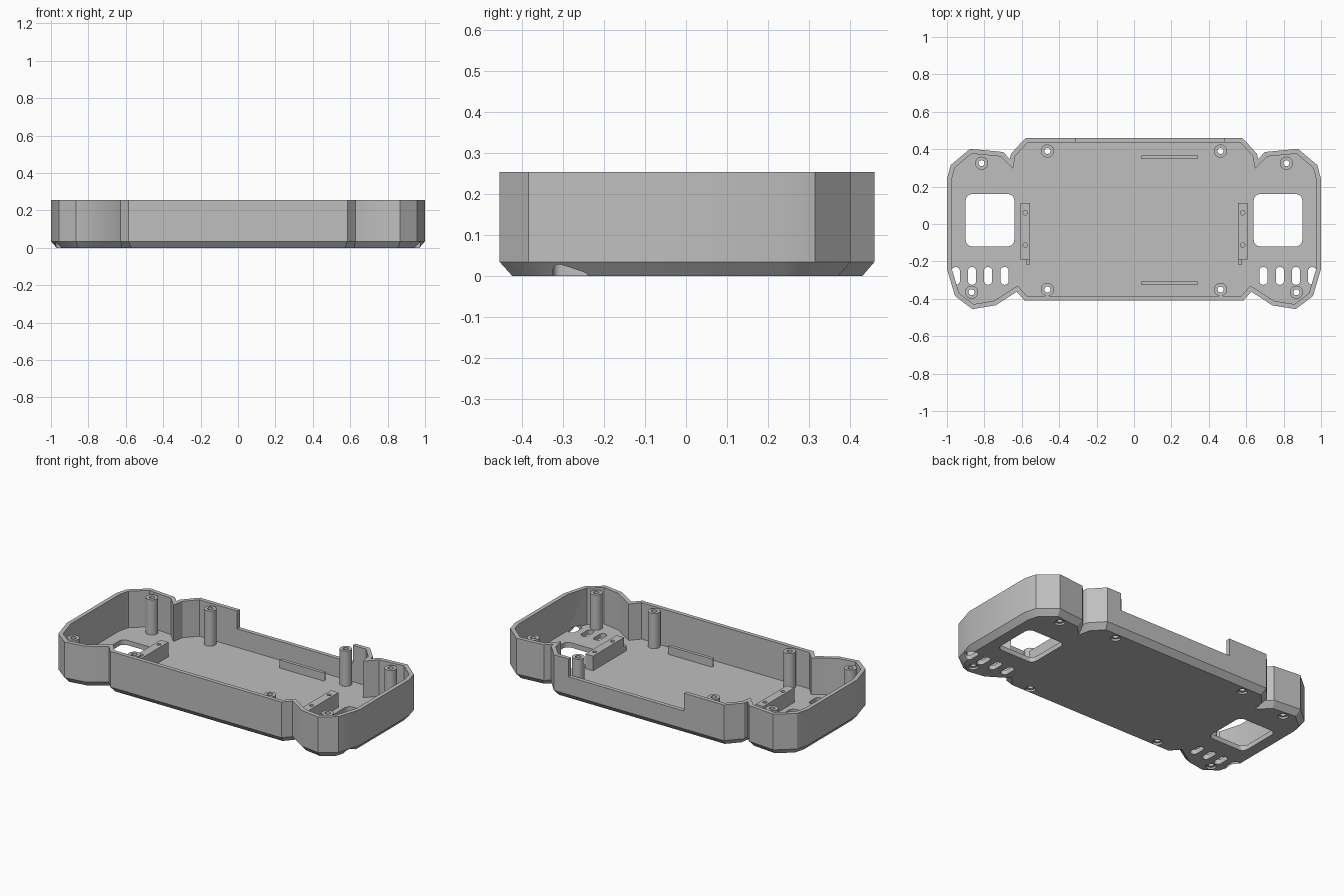
import bpy, bmesh, math
from mathutils import Vector

if "Cube" in bpy.data.objects:
    bpy.data.objects.remove(bpy.data.objects["Cube"])

grey = bpy.data.materials.new("plain grey")
grey.use_nodes = True
grey.diffuse_color = (0.52, 0.52, 0.52, 1)
grey.node_tree.nodes["Principled BSDF"].inputs["Base Color"].default_value = grey.diffuse_color

HEIGHT, FLOOR, WALL = 0.255, 0.03, 0.025


def finish(bm, name):
    bmesh.ops.recalc_face_normals(bm, faces=bm.faces)
    mesh = bpy.data.meshes.new(name)
    bm.to_mesh(mesh)
    bm.free()
    mesh.materials.append(grey)
    ob = bpy.data.objects.new(name, mesh)
    bpy.context.collection.objects.link(ob)
    return ob


def smooth(ob):
    bpy.ops.object.select_all(action='DESELECT')
    ob.select_set(True)
    bpy.context.view_layer.objects.active = ob
    bpy.ops.object.shade_smooth_by_angle(angle=math.radians(28))


def cut(ob, cutter):
    mod = ob.modifiers.new("cut", 'BOOLEAN')
    mod.object, mod.operation, mod.solver = cutter, 'DIFFERENCE', 'EXACT'
    bpy.context.view_layer.objects.active = ob
    bpy.ops.object.modifier_apply(modifier=mod.name)
    bpy.data.objects.remove(cutter)


def loft(bm, rings, closed=False):
    """Skin a stack of (points, z) rings; cap the ends or join them."""
    loops = [[bm.verts.new((p[0], p[1], z)) for p in pts] for pts, z in rings]
    n = len(loops[0])
    pairs = list(zip(loops, loops[1:])) + ([(loops[-1], loops[0])] if closed else [])
    for a, b in pairs:
        for i in range(n):
            j = (i + 1) % n
            bm.faces.new((a[i], a[j], b[j], b[i]))
    if not closed:
        bm.faces.new(loops[0])
        bm.faces.new(loops[-1])


def circle(x, y, r, n=24):
    return [(x + r * math.cos(math.tau * i / n), y + r * math.sin(math.tau * i / n)) for i in range(n)]


def rounded(x0, x1, y0, y1, r, steps=6):
    pts = []
    corners = ((x1 - r, y1 - r), (x0 + r, y1 - r), (x0 + r, y0 + r), (x1 - r, y0 + r))
    for q, (cx, cy) in enumerate(corners):
        for k in range(steps + 1):
            a = math.pi / 2 * (q + k / steps)
            pts.append((cx + r * math.cos(a), cy + r * math.sin(a)))
    return pts


def box(bm, x0, x1, y0, y1, z0, z1):
    pts = [(x0, y0), (x1, y0), (x1, y1), (x0, y1)]
    loft(bm, [(pts, z0), (pts, z1)])


def inset(pts, d):
    """Mitred inward offset of a counter-clockwise outline."""
    out = []
    for i, p in enumerate(pts):
        p = Vector(p)
        u = (p - Vector(pts[i - 1])).normalized()
        v = (Vector(pts[(i + 1) % len(pts)]) - p).normalized()
        nu, nv = Vector((-u.y, u.x)), Vector((-v.y, v.x))
        out.append(p + (nu + nv) * d / (1 + nu.dot(nv)))
    return out


# Tray outline: right half mirrored into a full loop
half = [(0.585, -0.41), (0.627, -0.362), (0.74, -0.435), (0.865, -0.455),
        (0.957, -0.385), (1.0, -0.24), (1.0, 0.24), (0.98, 0.315),
        (0.877, 0.402), (0.70, 0.385), (0.663, 0.347), (0.658, 0.375), (0.58, 0.46)]
outline = half + [(-x, y) for x, y in reversed(half)]

bm = bmesh.new()
inner = inset(outline, WALL)
loft(bm, [(inset(outline, 0.03), 0), (outline, 0.035), (outline, HEIGHT),
          (inner, HEIGHT), (inner, FLOOR)])
tray = finish(bm, "tray")

posts = [(s * x, y) for s in (-1, 1)
         for x, y in ((0.815, 0.325), (0.463, 0.39), (0.868, -0.365), (0.463, -0.35))]

# Openings: windows, vent slots, screw holes and the notch in the back wall
bm = bmesh.new()
for s in (-1, 1):
    window = rounded(0.64, 0.90, -0.12, 0.16, 0.035)
    shapes = [window] + [rounded(c - 0.022, c + 0.022, -0.325, -0.23, 0.021)
                         for c in (0.692, 0.78, 0.866, 0.953)]
    for shape in shapes:
        pts = [(s * x, y) for x, y in shape]
        loft(bm, [(pts, -0.05), (pts, 0.04)])
for x, y in posts:
    wide, bore = circle(x, y, 0.029), circle(x, y, 0.016)
    loft(bm, [(wide, -0.05), (wide, 0.012), (bore, 0.012), (bore, 0.06)])
box(bm, -0.31, 0.48, 0.42, 0.55, 0.145, 0.4)
cut(tray, finish(bm, "opening_cutter"))
smooth(tray)

# Hollow screw posts
for i, (x, y) in enumerate(posts):
    bm = bmesh.new()
    hole, rim = circle(x, y, 0.016), circle(x, y, 0.035)
    loft(bm, [(hole, FLOOR), (rim, FLOOR), (rim, 0.247), (hole, 0.247)], closed=True)
    smooth(finish(bm, f"screw_post_{i + 1}"))

# Mounting rails beside the windows, each with two blind holes and a small tab
for side, s in (("left", 1), ("right", -1)):
    bm = bmesh.new()
    box(bm, s * 0.555, s * 0.607, -0.19, 0.113, FLOOR, 0.12)
    rail = finish(bm, side + "_rail")
    bm = bmesh.new()
    for y in (0.06, -0.113):
        ring = circle(s * 0.581, y, 0.012, 16)
        loft(bm, [(ring, 0.06), (ring, 0.2)])
    cut(rail, finish(bm, "rail_cutter"))
    smooth(rail)
    bm = bmesh.new()
    tab = rounded(0.555, 0.577, -0.22, -0.188, 0.008)
    tab = [(s * x, y) for x, y in tab]
    loft(bm, [(tab, FLOOR), (tab, 0.06)])
    finish(bm, side + "_rail_tab")

# Low locating ribs on the floor
for name, y in (("back_rib", 0.358), ("front_rib", -0.317)):
    bm = bmesh.new()
    pts = rounded(0.038, 0.342, y - 0.01, y + 0.01, 0.006)
    loft(bm, [(pts, FLOOR), (pts, 0.08)])
    smooth(finish(bm, name))
